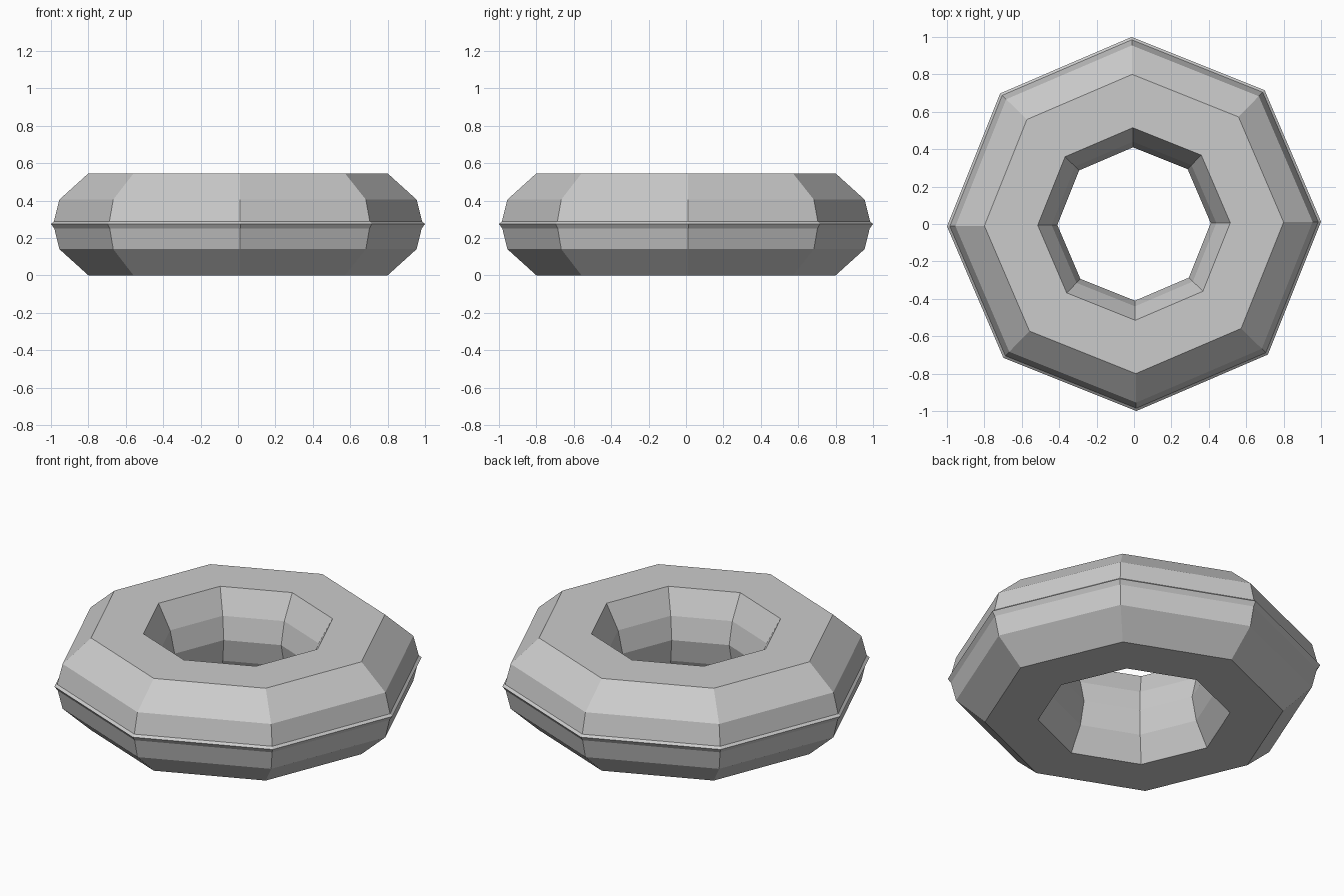
import bpy, bmesh, math

cube = bpy.data.objects.get("Cube")
if cube:
    bpy.data.objects.remove(cube, do_unlink=True)

SIDES = 8
TURN = math.radians(0.7)

# Cross-section as (radius, height): outer wall with thin lip, then inner wall
profile = [
    (0.80, 0.0), (0.955, 0.14), (0.982, 0.25), (1.0, 0.275), (0.985, 0.287),
    (0.955, 0.405), (0.80, 0.545),
    (0.515, 0.545), (0.44, 0.405), (0.41, 0.275), (0.44, 0.14), (0.515, 0.0),
]

# Grey material
grey = bpy.data.materials.new("plain grey")
grey.use_nodes = True
colour = (0.6, 0.6, 0.6, 1.0)
grey.diffuse_color = colour
grey.node_tree.nodes["Principled BSDF"].inputs["Base Color"].default_value = colour

# Sweep the cross-section around the octagon
bm = bmesh.new()
rings = []
for i in range(SIDES):
    a = TURN + math.tau * i / SIDES
    rings.append([bm.verts.new((r * math.cos(a), r * math.sin(a), z)) for r, z in profile])
for i in range(SIDES):
    here, there = rings[i], rings[(i + 1) % SIDES]
    for j in range(len(profile)):
        k = (j + 1) % len(profile)
        bm.faces.new((here[j], there[j], there[k], here[k]))
bmesh.ops.recalc_face_normals(bm, faces=bm.faces)

mesh = bpy.data.meshes.new("octagonal_ring")
bm.to_mesh(mesh)
bm.free()
mesh.materials.append(grey)
ring = bpy.data.objects.new("octagonal_ring", mesh)
bpy.context.collection.objects.link(ring)
